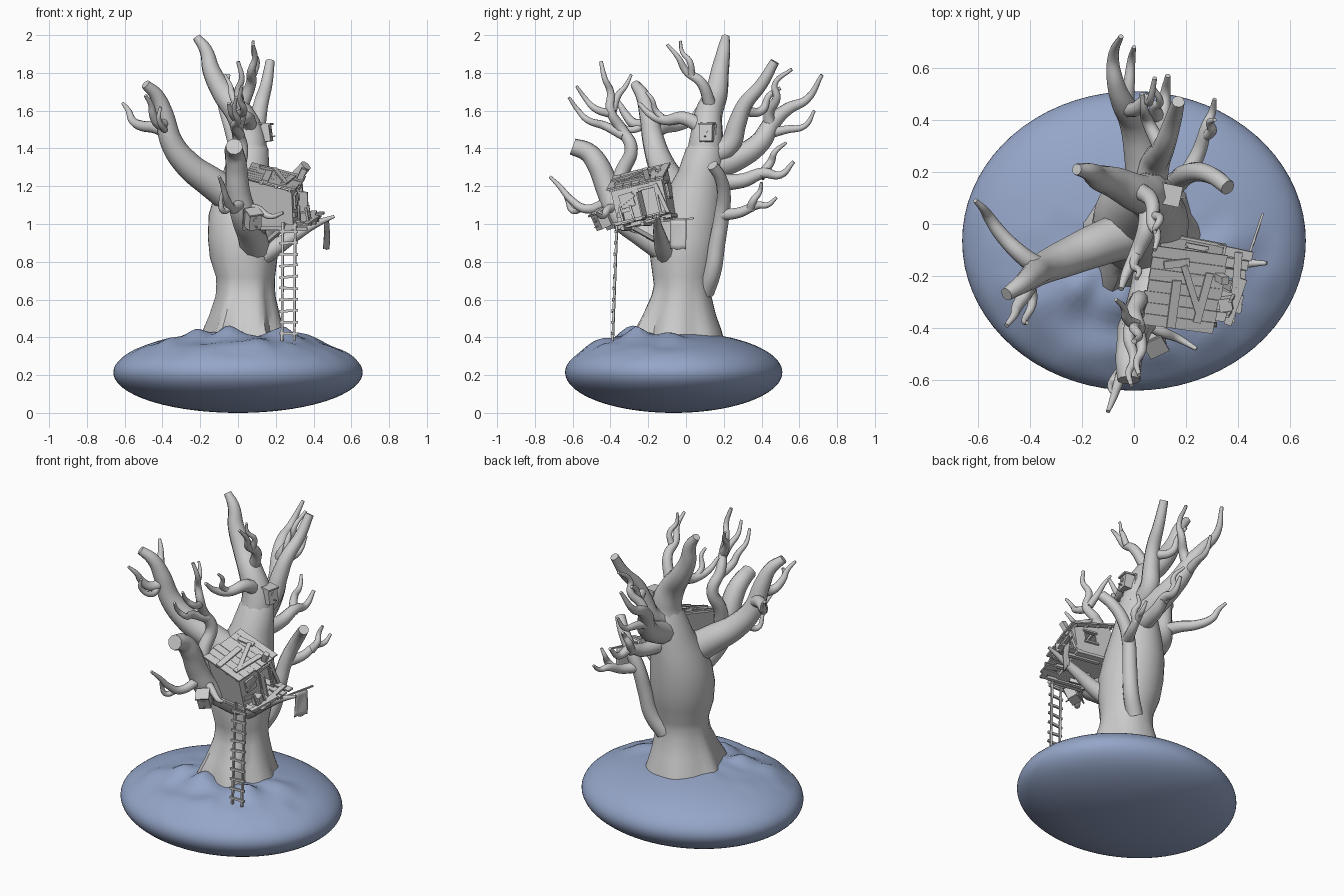
import bpy, bmesh, random
from math import sin, cos, pi, radians, exp
from mathutils import Matrix, Vector, Euler, noise

random.seed(4)


def finish(name, bm, mat=None):
    bmesh.ops.recalc_face_normals(bm, faces=bm.faces)
    me = bpy.data.meshes.new(name)
    bm.to_mesh(me)
    bm.free()
    ob = bpy.data.objects.new(name, me)
    bpy.context.collection.objects.link(ob)
    if mat:
        me.materials.append(mat)
    return ob


def box(c, s, r=(0, 0, 0), M=Matrix()):
    """Matrix of a box with centre c, size s, rotation r in degrees, in frame M."""
    R = Euler([radians(a) for a in r]).to_matrix().to_4x4()
    return M @ Matrix.Translation(c) @ R @ Matrix.Diagonal((*s, 1))


def beam(a, b, w, t, M=Matrix()):
    """Matrix of a bar from a to b."""
    a, b = Vector(a), Vector(b)
    R = (b - a).to_track_quat('Z', 'Y').to_matrix().to_4x4()
    return M @ Matrix.Translation((a + b) / 2) @ R @ Matrix.Diagonal((w, t, (b - a).length, 1))


def boxes(name, mats):
    bm = bmesh.new()
    for m in mats:
        bmesh.ops.create_cube(bm, size=1, matrix=m)
    return finish(name, bm)


def limb(name, r0, r1, *pts):
    """Tapering round branch through the points."""
    cu = bpy.data.curves.new(name, 'CURVE')
    cu.dimensions = '3D'
    cu.bevel_depth = 1
    cu.bevel_resolution = 3
    cu.resolution_u = 6
    cu.use_fill_caps = True
    sp = cu.splines.new('BEZIER')
    sp.bezier_points.add(len(pts) - 1)
    for i, (bp, p) in enumerate(zip(sp.bezier_points, pts)):
        bp.co = p
        bp.handle_left_type = bp.handle_right_type = 'AUTO'
        bp.radius = r0 + (r1 - r0) * i / (len(pts) - 1)
    ob = bpy.data.objects.new(name, cu)
    bpy.context.collection.objects.link(ob)
    bpy.ops.object.select_all(action='DESELECT')
    ob.select_set(True)
    bpy.context.view_layer.objects.active = ob
    bpy.ops.object.convert(target='MESH')


# Mound: flattened ellipsoid, lumpy on the front of its top
blue = bpy.data.materials.new("mound_blue")
blue.diffuse_color = (0.30, 0.38, 0.58, 1)
bm = bmesh.new()
bmesh.ops.create_uvsphere(bm, u_segments=72, v_segments=48, radius=1)
bumps = [(-.05, -.3, .055), (.25, -.27, .075), (-.22, -.22, .05), (.1, -.45, .04), (-.35, -.3, .03), (.35, -.1, .03)]
for v in bm.verts:
    up = max(0, v.co.z)
    v.co = Vector((v.co.x * .66, v.co.y * .575 - .065, v.co.z * .215 + .22))
    x, y = v.co.x, v.co.y
    lift = sum(h * exp(-((x - a) ** 2 + (y - b) ** 2) / .005) for a, b, h in bumps)
    front = min(1, max(0, (.1 - y) * 4))
    v.co.z += up * (lift * .8 + front * .025 * noise.noise((x * 9, y * 9, 0)))
low = min(v.co.z for v in bm.verts)
for v in bm.verts:
    v.co.z = max(0, v.co.z - low)
finish("mound", bm, blue)

# Trunk: lofted rings (z, x, y, rx, ry, root lobe amount), roots mostly at the front
rings = [(.36, .03, -.04, .235, .25, .14), (.44, .03, -.04, .205, .23, .11), (.52, .035, -.035, .18, .195, .08),
         (.62, .04, -.025, .155, .16, .05), (.68, .04, -.02, .153, .152, .03), (.72, .04, -.02, .155, .157, .02),
         (.82, .03, -.01, .178, .18, .01), (.93, .025, 0, .185, .19, 0), (1.05, .02, .02, .175, .18, 0),
         (1.17, .03, .05, .15, .155, 0), (1.28, .045, .08, .122, .122, 0), (1.4, .06, .1, .1, .1, 0),
         (1.45, .055, .11, .07, .07, 0)]
bm = bmesh.new()
N = 36
loops = []
for z, x, y, rx, ry, lobe in rings:
    ang = [2 * pi * i / N for i in range(N)]
    k = [1 + lobe * (.55 - .45 * sin(t)) * (cos(6 * t + .7) + .4 * sin(11 * t)) for t in ang]
    loops.append([bm.verts.new((x + rx * s * cos(t), y + ry * s * sin(t), z)) for s, t in zip(k, ang)])
for a, b in zip(loops, loops[1:]):
    for i in range(N):
        bm.faces.new((a[i], a[(i + 1) % N], b[(i + 1) % N], b[i]))
bm.faces.new(loops[0])
bm.faces.new(loops[-1])
finish("trunk", bm)

# Main limbs
limb("top_limb", .1, .022, (.06, .1, 1.36), (.055, .11, 1.47), (.01, .12, 1.58), (-.075, .16, 1.69), (-.14, .18, 1.81), (-.17, .2, 1.92), (-.22, .21, 1.99))
limb("left_limb", .095, .026, (.0, -.03, 1.12), (-.14, -.08, 1.22), (-.26, -.13, 1.31), (-.35, -.17, 1.43), (-.39, -.2, 1.58), (-.43, -.23, 1.68), (-.49, -.27, 1.74))
limb("front_limb", .085, .045, (.09, -.1, .87), (.07, -.22, .95), (.03, -.35, 1.05), (.0, -.41, 1.18), (-.01, -.47, 1.32), (-.02, -.52, 1.38), (-.02, -.6, 1.41))
limb("back_limb", .08, .01, (.05, .1, 1.29), (.03, .27, 1.35), (-.0, .39, 1.43), (-.04, .46, 1.54), (-.07, .54, 1.61), (-.08, .64, 1.66), (-.05, .72, 1.79))
limb("upper_back_limb", .065, .025, (.06, .12, 1.36), (.08, .23, 1.42), (.1, .27, 1.53), (.12, .31, 1.63), (.15, .4, 1.74), (.17, .47, 1.86))
limb("right_limb", .05, .03, (.08, .1, .64), (.14, .14, .75), (.17, .165, .9), (.2, .19, 1.05), (.25, .2, 1.16), (.31, .18, 1.25), (.36, .14, 1.31))
limb("deck_limb", .06, .008, (.08, -.08, .8), (.19, -.12, .87), (.3, -.14, .94), (.41, -.15, 1.0), (.51, -.15, 1.04))

# Twigs on the left limb
limb("left_twig_1", .04, .009, (-.36, -.17, 1.48), (-.43, -.12, 1.51), (-.51, -.04, 1.52), (-.56, .03, 1.55), (-.58, .06, 1.6), (-.61, .09, 1.64))
limb("left_twig_2", .034, .009, (-.38, -.19, 1.54), (-.42, -.27, 1.53), (-.45, -.32, 1.58), (-.46, -.35, 1.63), (-.49, -.39, 1.68))
limb("left_twig_3", .022, .008, (-.4, -.22, 1.52), (-.39, -.3, 1.5), (-.42, -.37, 1.56), (-.41, -.38, 1.62))
# Upright front branch with its twigs
limb("front_upright", .045, .01, (.02, -.38, 1.12), (.0, -.34, 1.27), (.02, -.29, 1.4), (.0, -.34, 1.5), (.02, -.4, 1.6), (.0, -.4, 1.7), (.02, -.43, 1.77), (.0, -.45, 1.86))
limb("front_twig_1", .028, .008, (.01, -.33, 1.47), (-.02, -.43, 1.52), (.0, -.52, 1.55), (-.02, -.57, 1.6), (-.01, -.62, 1.67))
limb("front_twig_2", .025, .008, (.01, -.38, 1.58), (.03, -.48, 1.61), (.01, -.53, 1.66), (.02, -.58, 1.73))
limb("front_twig_3", .024, .007, (.01, -.39, 1.6), (-.03, -.36, 1.68), (-.04, -.32, 1.73), (-.07, -.29, 1.79))
limb("front_twig_4", .03, .008, (.02, -.4, 1.12), (-.03, -.53, 1.08), (-.06, -.61, 1.13), (-.08, -.67, 1.2), (-.1, -.72, 1.25))
limb("front_twig_5", .02, .007, (-.04, -.55, 1.09), (-.08, -.6, 1.07), (-.09, -.63, 1.13), (-.08, -.65, 1.18))
limb("front_twig_6", .03, .008, (.03, -.36, 1.08), (.1, -.41, 1.08), (.17, -.44, 1.04), (.24, -.48, 1.06))
# Twigs near the top
limb("top_twig_1", .035, .008, (.02, .13, 1.62), (.07, .08, 1.75), (.07, .0, 1.81), (.09, -.04, 1.88), (.08, -.1, 1.95))
limb("top_twig_2", .02, .007, (.08, .03, 1.79), (.1, .02, 1.86), (.08, -.02, 1.91), (.08, -.03, 1.97))
limb("top_twig_3", .045, .01, (.06, .1, 1.5), (.05, -.01, 1.56), (.01, -.11, 1.55), (-.03, -.19, 1.58), (-.05, -.25, 1.64))
limb("top_twig_4", .02, .008, (.01, -.11, 1.55), (-.0, -.16, 1.6), (.02, -.18, 1.66), (.01, -.21, 1.7))
# Twigs on the back limbs
limb("back_twig_1", .035, .009, (-.03, .45, 1.5), (.0, .44, 1.59), (.05, .48, 1.67), (.06, .47, 1.74), (.08, .56, 1.82))
limb("back_twig_2", .03, .008, (-.03, .44, 1.48), (-.02, .53, 1.5), (-.01, .63, 1.52), (.0, .68, 1.6))
limb("back_twig_3", .05, .01, (.06, .13, 1.22), (.09, .3, 1.23), (.11, .41, 1.27), (.12, .5, 1.26), (.13, .57, 1.33))
limb("back_twig_4", .028, .008, (.11, .39, 1.25), (.08, .45, 1.33), (.1, .47, 1.38), (.07, .53, 1.43))
limb("back_twig_5", .03, .009, (.1, .3, 1.6), (.05, .4, 1.6), (.04, .44, 1.68), (.03, .5, 1.72))
# Twigs on the right limb
limb("right_twig_1", .035, .008, (.2, .18, 1.05), (.25, .28, 1.06), (.28, .38, 1.1), (.3, .43, 1.1), (.31, .48, 1.14))
limb("right_twig_2", .025, .008, (.27, .34, 1.08), (.3, .36, 1.13), (.29, .39, 1.17), (.31, .4, 1.22))

# Tilted treehouse frame: front edge leans down
H = Matrix.Translation((.2, -.2, 1.022)) @ Euler((radians(13), 0, radians(-11)), 'XYZ').to_matrix().to_4x4()


def prism(name, x, y, z0, hl, hr):
    """Box with a top sloping down from left height hl to right height hr."""
    bm = bmesh.new()
    prof = [(-x, z0), (x, z0), (x, hr), (-x, hl)]
    f = bm.faces.new([bm.verts.new((a, -y, b)) for a, b in prof])
    g = bmesh.ops.extrude_face_region(bm, geom=[f])['geom']
    bmesh.ops.translate(bm, verts=[v for v in g if isinstance(v, bmesh.types.BMVert)], vec=(0, 2 * y, 0))
    bm.transform(H)
    return finish(name, bm)


walls = prism("house_walls", .12, .14, 0, .25, .185)
cutters = [prism("cutter_room", .11, .13, .01, .3, .3),
           boxes("cutter_door", [box((.12, .055, .08), (.08, .07, .15), M=H)]),
           boxes("cutter_back_window", [box((.02, .14, .13), (.07, .08, .07), M=H)])]
bpy.context.view_layer.objects.active = walls
for c in cutters:
    m = walls.modifiers.new("cut", 'BOOLEAN')
    m.operation, m.solver, m.object = 'DIFFERENCE', 'EXACT', c
    bpy.ops.object.modifier_apply(modifier=m.name)
    bpy.data.objects.remove(c)

# Roof boards, loose patch planks and rafters
R = H @ Matrix.Translation((0, 0, .23)) @ Matrix.Rotation(radians(15.2), 4, 'Y')
boxes("roof_boards", [box((random.uniform(-.005, .005), -.135 + .045 * i, .004), (.295, .0435, .01),
                          (0, random.uniform(-1, 1), 0), R) for i in range(7)])
boxes("roof_patches", [box((-.03, -.06, .014), (.035, .19, .01), (2, 0, 4), R), box((.08, -.02, .014), (.03, .2, .01), (0, 0, -4), R),
                       box((.03, .0, .02), (.025, .22, .008), (2, 0, 28), R), box((-.05, .1, .014), (.1, .03, .01), (0, 0, 14), R)])
boxes("roof_rafters", [box((x, 0, -.008), (.014, .3, .014), M=R) for x in (-.12, -.04, .04, .115)])
boxes("chimney", [box((.13, .07, .03), (.03, .03, .08), (0, 12, 10), R)])

# Wall trims: door frame, ajar door, boarded window, patch planks
boxes("house_trim", [box((.124, y, .08), (.012, .012, .16), M=H) for y in (.012, .098)]
      + [box((.124, .055, .162), (.012, .1, .014), M=H), box((.15, .012, .08), (.055, .008, .14), (0, 0, -15), H),
         box((.126, -.065, .12), (.012, .075, .075), (4, 0, 0), H), box((.134, -.065, .12), (.008, .1, .016), (25, 0, 0), H),
         box((.126, .12, .09), (.01, .02, .17), (12, 0, 0), H), box((.126, -.1, .05), (.01, .07, .025), (-12, 0, 0), H),
         box((.02, .144, .172), (.09, .012, .012), M=H), box((.02, .144, .09), (.09, .014, .012), M=H)])

# Floor, deck planks, joists and braces
boxes("house_floor", [box((0, 0, -.01), (.26, .3, .02), M=H)])
boxes("deck_planks", [box((.155 + random.uniform(-.015, .015), -.13 + .043 * i, random.uniform(-.004, .006)), (.14, .036, .01),
                          (0, random.uniform(-5, 2), random.uniform(-6, 6)), H) for i in range(7)]
      + [box((.205, -.06, .012), (.03, .19, .01), (0, 0, -8), H), box((.19, .05, .012), (.03, .17, .01), (2, 0, 6), H)])
boxes("deck_joists", [box((.08, y, -.022), (.22, .018, .02), M=H) for y in (-.11, .0, .11)])
boxes("braces", [beam((.12, -.1, .88), (.24, -.28, .98), .022, .022), beam((.1, -.1, .9), (.14, -.31, .98), .022, .022)])
boxes("deck_posts", [box((.19, y, .045), (.012, .012, .09), (5, -6, 0), H) for y in (-.1, -.04)])
boxes("deck_crate", [box((.17, -.07, .035), (.05, .05, .05), (0, 0, 20), H)])

# Flag hanging from a pole
boxes("flag_pole", [beam((.42, -.18, 1.015), (.495, .04, 1.03), .009, .009)])
bm = bmesh.new()
grid = [[bm.verts.new((.457 + .028 * u / 5 + .003 * sin(v * .8 + u), -.085 + .085 * u / 5, 1.022 - .155 * v / 6 + .005 * sin(u * 2) * (v == 6)))
         for u in range(6)] for v in range(7)]
for v in range(6):
    for u in range(5):
        bm.faces.new((grid[v][u], grid[v][u + 1], grid[v + 1][u + 1], grid[v + 1][u]))
flag = finish("flag", bm)
flag.modifiers.new("thickness", 'SOLIDIFY').thickness = .004

# Ladder
boxes("ladder_rails", [beam((x, -.388, .38), (x + .005, -.365, 1.01), .012, .012) for x in (.233, .298)])
boxes("ladder_rungs", [box((.268, -.392 + .0022 * i, .42 + .06 * i), (.1, .012, .014), (0, random.uniform(-6, 6), 0)) for i in range(10)])


# Birdhouses: box, lid, entry ring and perch, facing local -y
def birdhouse(name, loc, rot):
    M = Matrix.Translation(loc) @ Euler([radians(a) for a in rot]).to_matrix().to_4x4()
    boxes(name + "_box", [box((0, 0, 0), (.07, .06, .09), M=M), box((0, -.005, .05), (.08, .075, .01), (10, 0, 0), M),
                          box((0, .033, -.005), (.085, .008, .12), M=M), box((0, -.04, -.022), (.006, .025, .006), M=M)])
    bm = bmesh.new()
    bmesh.ops.create_cone(bm, cap_ends=True, segments=16, radius1=.013, radius2=.013, depth=.006,
                          matrix=M @ Matrix.Translation((0, -.031, .012)) @ Matrix.Rotation(pi / 2, 4, 'X'))
    finish(name + "_entry", bm)


birdhouse("lower_birdhouse", (.08, -.45, 1.02), (22, -8, 25))
birdhouse("upper_birdhouse", (.145, .11, 1.48), (-8, 0, 78))

# Smooth shading with sharp edges kept
bpy.ops.object.select_all(action='SELECT')
bpy.context.view_layer.objects.active = walls
bpy.ops.object.shade_smooth_by_angle(angle=radians(40))
